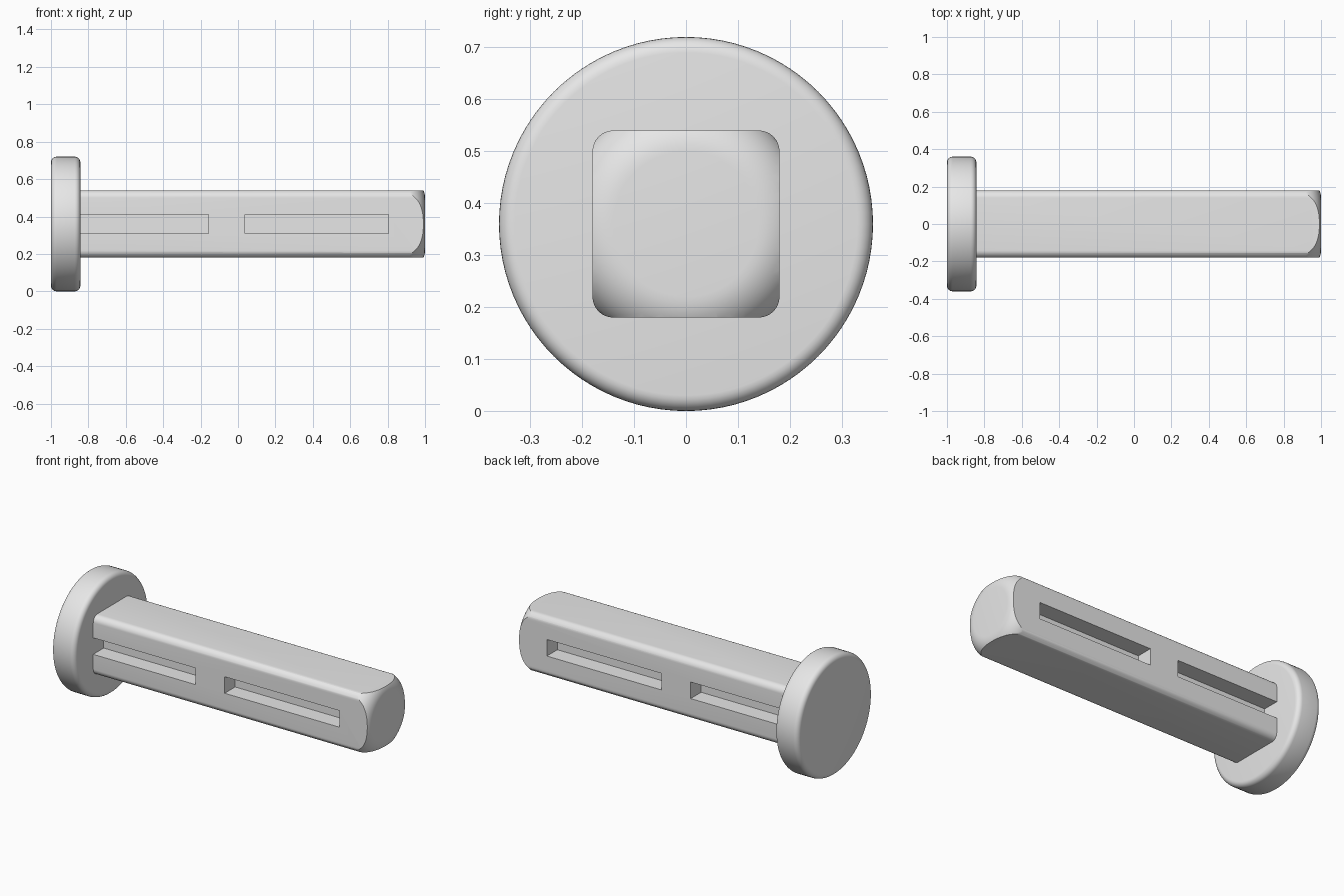
import bpy, bmesh, math
from mathutils import Matrix

cube = bpy.data.objects.get("Cube")
if cube:
    bpy.data.objects.remove(cube, do_unlink=True)

AXIS_Z = 0.36       # height of the pin's axis
HEAD_X = -0.843     # inner face of the head
HALF = 0.18         # half width of the square shank

grey = bpy.data.materials.new("plain grey")
grey.use_nodes = True
grey.diffuse_color = (0.8, 0.8, 0.8, 1)
grey.node_tree.nodes["Principled BSDF"].inputs["Base Color"].default_value = (0.8, 0.8, 0.8, 1)


def make_object(name, bm):
    bmesh.ops.recalc_face_normals(bm, faces=bm.faces)
    mesh = bpy.data.meshes.new(name)
    bm.to_mesh(mesh)
    bm.free()
    mesh.materials.append(grey)
    obj = bpy.data.objects.new(name, mesh)
    bpy.context.collection.objects.link(obj)
    return obj


def box(name, x0, x1, y0, y1, z0, z1, radius=0):
    bm = bmesh.new()
    size = Matrix.Diagonal((x1 - x0, y1 - y0, z1 - z0, 1))
    centre = Matrix.Translation(((x0 + x1) / 2, (y0 + y1) / 2, (z0 + z1) / 2))
    bmesh.ops.create_cube(bm, size=1, matrix=centre @ size)
    if radius:
        # Round only the long edges
        long_edges = [e for e in bm.edges if abs(e.verts[0].co.x - e.verts[1].co.x) > 0.1]
        bmesh.ops.bevel(bm, geom=long_edges, offset=radius, segments=8, profile=0.5, affect='EDGES')
    return make_object(name, bm)


def lathe(name, profile, steps):
    """Revolve (x, radius) points around the pin's axis and close both ends."""
    bm = bmesh.new()
    rings = []
    for x, r in profile:
        turns = [2 * math.pi * i / steps for i in range(steps)]
        rings.append([bm.verts.new((x, r * math.cos(a), AXIS_Z + r * math.sin(a))) for a in turns])
    for a, b in zip(rings, rings[1:]):
        for i in range(steps):
            j = (i + 1) % steps
            bm.faces.new((a[i], a[j], b[j], b[i]))
    bm.faces.new(rings[0])
    bm.faces.new(rings[-1])
    return make_object(name, bm)


def fillet(x, r, radius, start, end, steps):
    """Points of an arc around (x, r), angles in degrees from the +x direction."""
    angles = [math.radians(start + (end - start) * i / steps) for i in range(steps + 1)]
    return [(x + radius * math.cos(a), r + radius * math.sin(a)) for a in angles]


def boolean(target, cutter, operation):
    mod = target.modifiers.new(operation.title(), 'BOOLEAN')
    mod.operation = operation
    mod.solver = 'EXACT'
    mod.object = cutter
    cutter.hide_render = True


def finish(obj):
    bpy.ops.object.select_all(action='DESELECT')
    bpy.context.view_layer.objects.active = obj
    obj.select_set(True)
    for mod in list(obj.modifiers):
        bpy.ops.object.modifier_apply(modifier=mod.name)
    bpy.ops.object.shade_smooth_by_angle(angle=math.radians(25))


# Round head with softened rims
R = 0.03
head = lathe("head", fillet(-1 + R, 0.36 - R, R, 180, 90, 6)
             + fillet(HEAD_X - R, 0.36 - R, R, 90, 0, 6), 96)
finish(head)

# Square shank with rounded long edges
shank = box("shank", HEAD_X - 0.01, 1.05, -HALF, HALF, AXIS_Z - HALF, AXIS_Z + HALF, 0.04)

# Turned tip: a domed rim trims the square end
tip = lathe("tip_cutter", [(-1.1, 0.3), (0.85, 0.3), (0.88, 0.24)]
            + fillet(0.9, 0.14, 0.1, 90, 0, 12), 96)
boolean(shank, tip, 'INTERSECT')
cutters = [tip]

# Two blind slots on the front and on the back
for side in (-1, 1):
    for x0, x1 in ((HEAD_X - 0.1, -0.157), (0.037, 0.805)):
        y0, y1 = sorted((side * 0.08, side * 0.3))
        slot = box("slot_cutter", x0, x1, y0, y1, AXIS_Z - 0.05, AXIS_Z + 0.05)
        boolean(shank, slot, 'DIFFERENCE')
        cutters.append(slot)
finish(shank)

for cutter in cutters:
    bpy.data.objects.remove(cutter, do_unlink=True)
